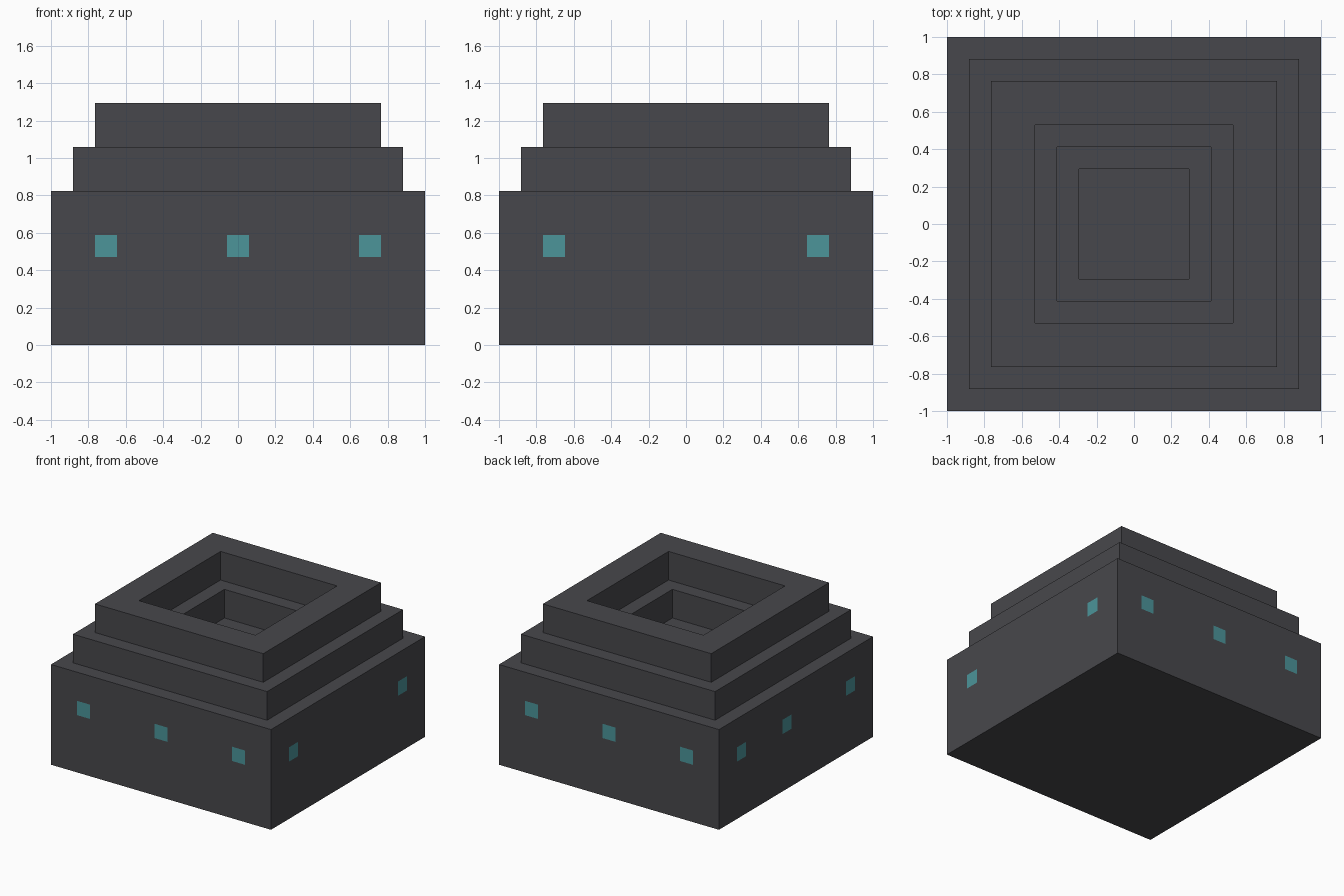
import bpy, bmesh
from mathutils import Vector

cube = bpy.data.objects.get("Cube")
if cube:
    bpy.data.objects.remove(cube, do_unlink=True)

U = 2 / 34  # block unit


def material(name, rgb):
    m = bpy.data.materials.new(name)
    m.use_nodes = True
    m.diffuse_color = (*rgb, 1)
    bsdf = next(n for n in m.node_tree.nodes if n.type == 'BSDF_PRINCIPLED')
    bsdf.inputs["Base Color"].default_value = (*rgb, 1)
    return m


stone = material("dark stone", (0.064, 0.064, 0.072))
teal = material("teal window", (0.072, 0.30, 0.323))

# Stepped profile: (half width, height) in units, up the outside and down into the pit
profile = [(17, 0), (17, 14), (15, 14), (15, 18), (13, 18), (13, 22),
           (9, 22), (9, 18), (7, 18), (7, 14), (5, 14), (5, 10)]
corners = [(-1, -1), (1, -1), (1, 1), (-1, 1)]

bm = bmesh.new()
rings = [[bm.verts.new((x * h * U, y * h * U, z * U)) for x, y in corners]
         for h, z in profile]
for low, high in zip(rings, rings[1:]):
    for i in range(4):
        j = (i + 1) % 4
        bm.faces.new((low[i], low[j], high[j], high[i]))
bm.faces.new(rings[0][::-1])
bm.faces.new(rings[-1])
bm.normal_update()


def cut_windows(normal, positions):
    """Cut square window faces flush into one outer base wall."""
    normal = Vector(normal)
    across = Vector((0, 0, 1)).cross(normal)
    up = Vector((0, 0, 1))

    def wall():
        return [f for f in bm.faces if f.normal.dot(normal) > 0.9
                and f.calc_center_median().dot(normal) > 0.99]

    cuts = [(up, 8), (up, 10)]
    cuts += [(across, p + s) for p in positions for s in (-1, 1)]
    for axis, d in cuts:
        faces = wall()
        geom = faces + list({e for f in faces for e in f.edges}) \
            + list({v for f in faces for v in f.verts})
        bmesh.ops.bisect_plane(bm, geom=geom, plane_co=axis * d * U, plane_no=axis)
        bm.normal_update()
    for f in wall():
        c = f.calc_center_median() / U
        if 8 < c.z < 10 and any(abs(c.dot(across) - p) < 1 for p in positions):
            f.material_index = 1


cut_windows((0, -1, 0), (-12, 0, 12))   # front
cut_windows((0, 1, 0), (-12, 0, 12))    # back
cut_windows((1, 0, 0), (-12, 12))       # left side
cut_windows((-1, 0, 0), (-12, -2, 12))  # right side

mesh = bpy.data.meshes.new("stepped_block")
bm.to_mesh(mesh)
bm.free()
mesh.materials.append(stone)
mesh.materials.append(teal)
block = bpy.data.objects.new("stepped_block", mesh)
bpy.context.collection.objects.link(block)
